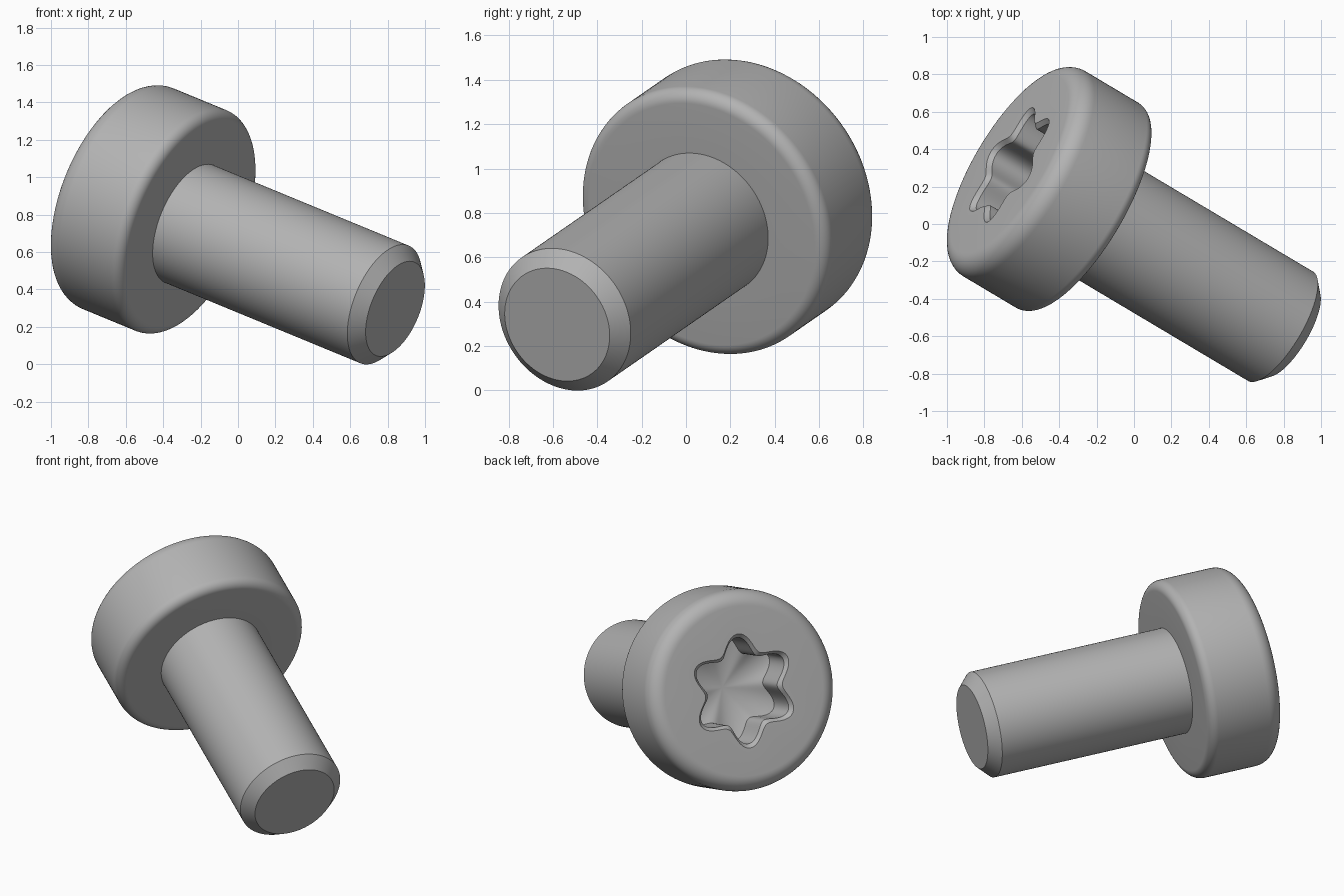
import bpy, bmesh
from math import sin, cos, pi, radians
from mathutils import Matrix, Vector

cube = bpy.data.objects.get("Cube")
if cube:
    bpy.data.objects.remove(cube, do_unlink=True)

SEGMENTS = 144
HEAD_R, HEAD_H = 0.638, 0.505
SHAFT_R, SHAFT_L = 0.34, 1.355
TOP_ROUND, UNDER_ROUND = 0.1, 0.06
LOBE_PHASE = radians(32)

# Local z runs from the head towards the tip, origin under the head
axis = Vector((0.81, -0.482, -0.334)).normalized()
side = Vector((0, 0, 1)).cross(axis).normalized()
up = axis.cross(side)
placement = Matrix((side, up, axis)).transposed().to_4x4()
placement.translation = (-0.257, 0.0725, 0.749)

steel = bpy.data.materials.new("steel grey")
steel.use_nodes = True
colour = (0.45, 0.45, 0.45, 1)
steel.diffuse_color = colour
steel.node_tree.nodes["Principled BSDF"].inputs["Base Color"].default_value = colour


def circle(radius):
    return lambda a: radius


def star(shrink):
    return lambda a: 0.313 - shrink + 0.05 * cos(6 * (a - LOBE_PHASE))


def fillet(radius, z, size, start):
    """Quarter-round rings about the centre circle, from start to start + 90 degrees."""
    angles = [start + pi / 2 * i / 10 for i in range(11)]
    return [(circle(radius + size * cos(t)), z + size * sin(t)) for t in angles]


def loft(name, rings, apex=None, cap=False):
    """Skin a list of (radius function, z) rings, with an optional start point and end cap."""
    bm = bmesh.new()
    loops = []
    for radius, z in rings:
        angles = [2 * pi * j / SEGMENTS for j in range(SEGMENTS)]
        loops.append([bm.verts.new((radius(a) * cos(a), radius(a) * sin(a), z)) for a in angles])
    tip = bm.verts.new((0, 0, apex)) if apex is not None else None
    for j in range(SEGMENTS):
        k = (j + 1) % SEGMENTS
        for a, b in zip(loops, loops[1:]):
            bm.faces.new((a[j], a[k], b[k], b[j]))
        if tip:
            bm.faces.new((tip, loops[0][k], loops[0][j]))
    if cap:
        bm.faces.new(loops[-1])
    mesh = bpy.data.meshes.new(name)
    bm.to_mesh(mesh)
    bm.free()
    mesh.materials.append(steel)
    obj = bpy.data.objects.new(name, mesh)
    obj.matrix_world = placement
    bpy.context.collection.objects.link(obj)
    bpy.ops.object.select_all(action="DESELECT")
    obj.select_set(True)
    bpy.context.view_layer.objects.active = obj
    bpy.ops.object.shade_smooth_by_angle(angle=radians(30))


# Head: six-lobed socket with a cone floor and bevelled lip, then the rounded rim
socket = [(star(0.025), -HEAD_H + 0.26), (star(0.025), -HEAD_H + 0.025), (star(0), -HEAD_H)]
rim = fillet(HEAD_R - TOP_ROUND, -HEAD_H + TOP_ROUND, TOP_ROUND, -pi / 2)
under = fillet(HEAD_R - UNDER_ROUND, -UNDER_ROUND, UNDER_ROUND, 0)
loft("head", socket + rim + under + [(circle(SHAFT_R), 0)], apex=-HEAD_H + 0.355)

# Shaft with a chamfered tip
loft("shaft", [(circle(SHAFT_R), 0), (circle(SHAFT_R), SHAFT_L - 0.07),
               (circle(0.27), SHAFT_L)], cap=True)
